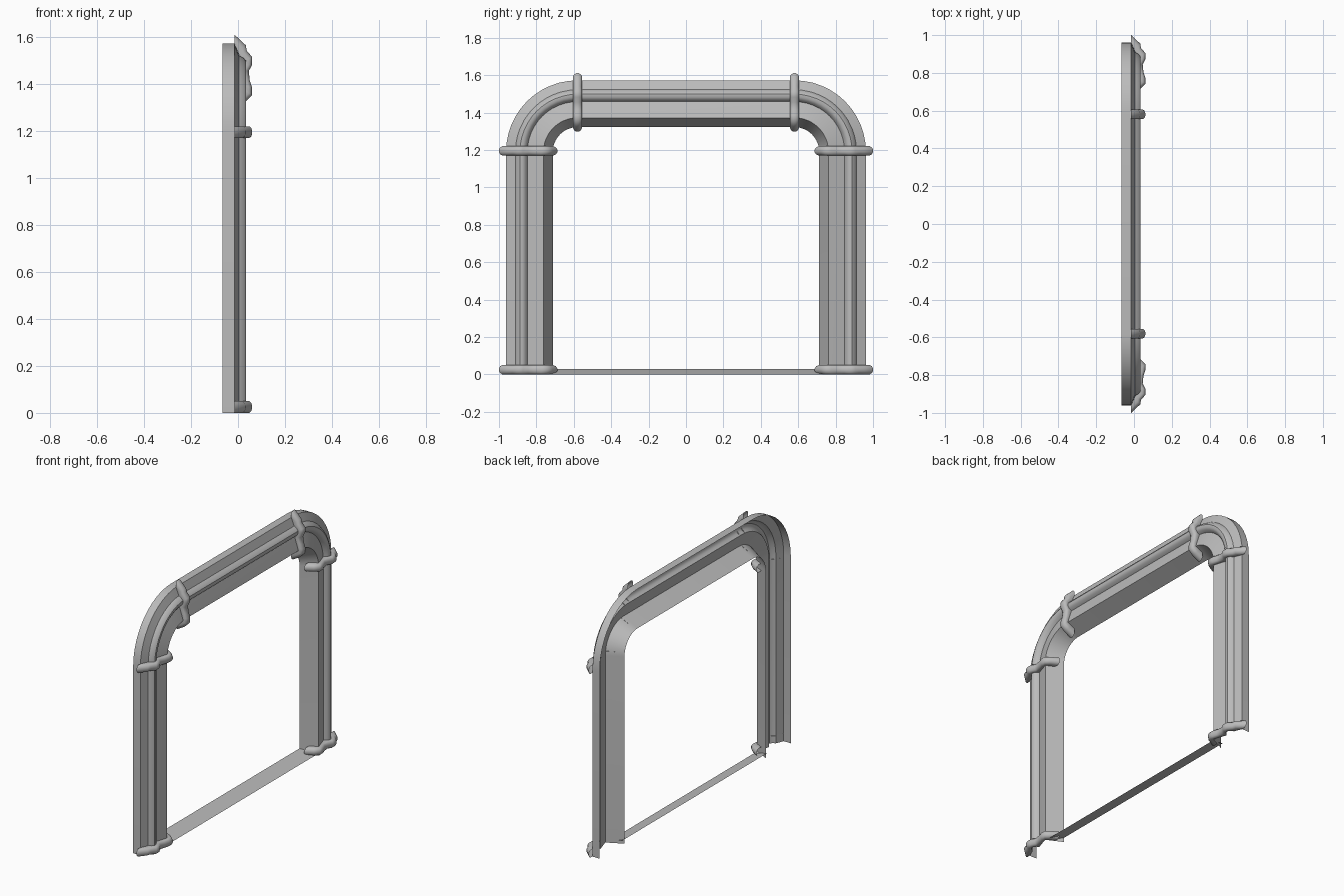
import bpy, bmesh, math
from mathutils import Vector

if "Cube" in bpy.data.objects:
    bpy.data.objects.remove(bpy.data.objects["Cube"], do_unlink=True)

grey = bpy.data.materials.new("stone grey")
grey.diffuse_color = (0.5, 0.5, 0.5, 1)
grey.use_nodes = True
bsdf = grey.node_tree.nodes["Principled BSDF"]
bsdf.inputs["Base Color"].default_value = (0.5, 0.5, 0.5, 1)
bsdf.inputs["Roughness"].default_value = 0.7

CY, CZ = 0.58, 1.19      # centre of the corner bends


def grid_object(name, rows, angle=35):
    """Skin a list of equal-length point rows; faces point towards +x."""
    bm = bmesh.new()
    vr = [[bm.verts.new(p) for p in row] for row in rows]
    for a, b in zip(vr, vr[1:]):
        for i in range(len(a) - 1):
            bm.faces.new((a[i], a[i + 1], b[i + 1], b[i]))
    bm.normal_update()
    if sum(f.normal.x * f.calc_area() for f in bm.faces) < 0:
        bmesh.ops.reverse_faces(bm, faces=bm.faces[:])
    me = bpy.data.meshes.new(name)
    bm.to_mesh(me)
    bm.free()
    me.materials.append(grey)
    ob = bpy.data.objects.new(name, me)
    bpy.context.collection.objects.link(ob)
    bpy.ops.object.select_all(action='DESELECT')
    ob.select_set(True)
    bpy.context.view_layer.objects.active = ob
    bpy.ops.object.shade_smooth_by_angle(angle=math.radians(angle))
    return ob


# moulding section: (distance across the leg, depth), outer wall to inner reveal
moulding = [(0.962, -0.065), (0.962, -0.015), (0.912, 0.005), (0.902, 0.024),
            (0.888, 0.034), (0.872, 0.034), (0.858, 0.025), (0.848, 0.008),
            (0.805, 0.022), (0.762, 0.035), (0.712, -0.065)]

# stations along the arch: point and outward direction in the yz plane
stations = [(Vector((-CY, 0)), Vector((-1, 0)))]
STEPS = 12
for cy, start in ((-CY, 180), (CY, 90)):
    for i in range(STEPS + 1):
        a = math.radians(start - 90 * i / STEPS)
        stations.append((Vector((cy, CZ)), Vector((math.cos(a), math.sin(a)))))
stations.append((Vector((CY, 0)), Vector((1, 0))))


def place(station, u, x):
    c, d = station
    p = c + d * (u - CY)
    return (x, p.x, p.y)


grid_object("arch_moulding", [[place(s, u, x) for u, x in moulding] for s in stations])

# collar contours: outer skin and the inner line resting on the moulding
collar_outer = [(1.0, -0.015), (0.955, 0.033), (0.932, 0.037), (0.905, 0.06),
                (0.872, 0.06), (0.845, 0.046), (0.805, 0.05), (0.775, 0.06),
                (0.742, 0.06), (0.715, 0.033), (0.688, -0.015)]
collar_inner = [(0.96, -0.015), (0.925, 0.0), (0.912, 0.005), (0.89, 0.033),
                (0.872, 0.033), (0.848, 0.008), (0.805, 0.022), (0.78, 0.03),
                (0.762, 0.035), (0.749, 0.01), (0.737, -0.015)]
# collar cross-section: (offset along the arch, blend from inner to outer contour)
collar_section = [(-0.023, 0), (-0.025, 0.55), (-0.018, 0.85), (-0.007, 1),
                  (0.007, 1), (0.018, 0.85), (0.025, 0.55), (0.023, 0)]


def collar(name, centre, direction, along):
    rows = []
    for (uo, xo), (ui, xi) in zip(collar_outer, collar_inner):
        row = []
        for w, t in collar_section:
            x, y, z = place((centre, direction), ui + (uo - ui) * t, xi + (xo - xi) * t)
            row.append((x, y + along.x * w, z + along.y * w))
        rows.append(row)
    grid_object(name, rows, 50)


for side, label in ((-1, "front"), (1, "back")):
    out, up = Vector((side, 0)), Vector((0, 1))
    collar(label + "_foot_collar", Vector((side * CY, 0.025)), out, up)
    collar(label + "_leg_collar", Vector((side * CY, 1.195)), out, up)
    collar(label + "_lintel_collar", Vector((side * CY, CZ)), up, Vector((1, 0)))

# thin sloping sill between the feet
grid_object("floor_sill", [[(0.03, y, 0.0), (-0.065, y, 0.028)] for y in (-0.73, 0.73)])
